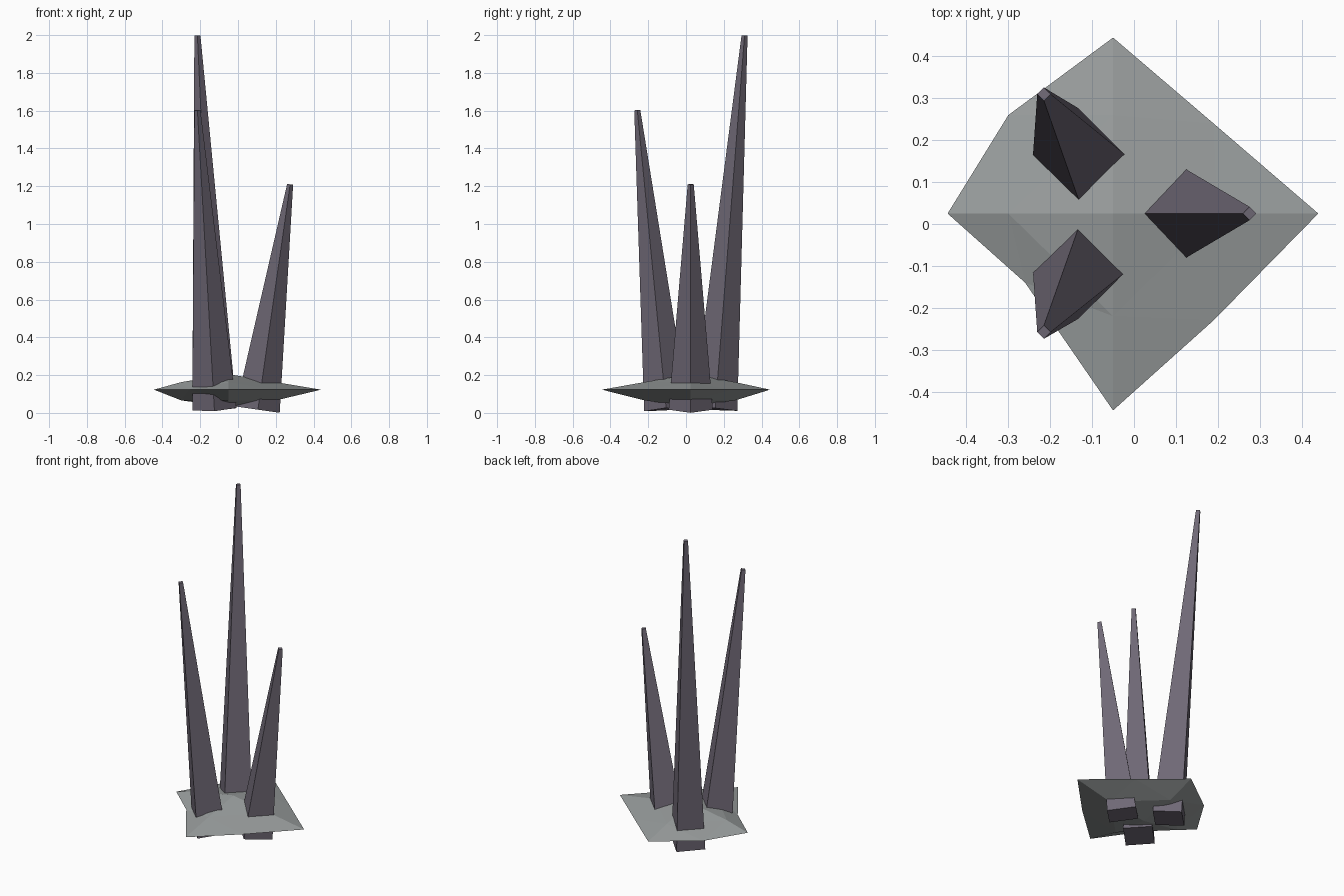
import bpy, bmesh
from mathutils import Vector, Matrix

if "Cube" in bpy.data.objects:
    bpy.data.objects.remove(bpy.data.objects["Cube"])


def material(name, color):
    m = bpy.data.materials.new(name)
    m.diffuse_color = color
    m.use_nodes = True
    m.node_tree.nodes["Principled BSDF"].inputs["Base Color"].default_value = m.diffuse_color
    return m


def finish(name, bm, mat):
    bmesh.ops.recalc_face_normals(bm, faces=bm.faces)
    mesh = bpy.data.meshes.new(name)
    bm.to_mesh(mesh)
    bm.free()
    mesh.materials.append(mat)
    obj = bpy.data.objects.new(name, mesh)
    bpy.context.collection.objects.link(obj)
    return obj


def spire(name, base, tip, mat, r_base=0.117, r_tip=0.016):
    """Four-sided tapered spike, leaning from base centre to tip centre."""
    base, tip = Vector(base), Vector(tip)
    axis = tip - base
    tilt = Vector((0, 0, 1)).rotation_difference(axis).to_matrix().to_4x4()
    half = Matrix.Translation((0, 0, axis.length / 2))
    quarter = [Vector((1, 0, 0)), Vector((0, 1, 0)), Vector((-1, 0, 0)), Vector((0, -1, 0))]
    bm = bmesh.new()
    rings = []
    for r, z in ((r_base, 0), (r_tip, axis.length)):
        rings.append([bm.verts.new(base + tilt @ (d * r + Vector((0, 0, z)))) for d in quarter])
    for ring in rings:
        bm.faces.new(ring)
    for i in range(4):
        j = (i + 1) % 4
        bm.faces.new((rings[0][i], rings[0][j], rings[1][j], rings[1][i]))
    return finish(name, bm, mat)


def rock(name, mat):
    """Flattened faceted stone: eight rim points, a ring of four and an apex on each side."""
    bm = bmesh.new()
    rim_xy = [(0.44, 0.025), (0.19, 0.24), (-0.05, 0.445), (-0.30, 0.26),
              (-0.445, 0.025), (-0.26, -0.14), (-0.05, -0.445), (0.19, -0.23)]
    rim = [bm.verts.new((x, y, 0.123)) for x, y in rim_xy]
    for mid_z, apex_z in ((0.163, 0.205), (0.066, 0.033)):
        apex = bm.verts.new((-0.05, 0.025, apex_z))
        mid = [bm.verts.new((-0.05 + dx, 0.025 + dy, mid_z))
               for dx, dy in ((0.25, 0), (0, 0.235), (-0.25, 0), (0, -0.245))]
        for i in range(4):
            j = (i + 1) % 4
            a, b, c = rim[2 * i], rim[2 * i + 1], rim[2 * j]
            for tri in ((apex, mid[i], mid[j]), (mid[i], a, b),
                        (mid[i], b, mid[j]), (mid[j], b, c)):
                bm.faces.new(tri)
    return finish(name, bm, mat)


crystal = material("dark_crystal", (0.16, 0.14, 0.18, 1))
stone = material("grey_stone", (0.32, 0.34, 0.34, 1))

# Three leaning spires
spire("tall_spire", (-0.125, 0.155, 0.02), (-0.215, 0.31, 1.998), crystal)
spire("middle_spire", (-0.125, -0.105, 0.02), (-0.215, -0.258, 1.603), crystal)
spire("short_spire", (0.105, 0.025, 0.017), (0.276, 0.025, 1.21), crystal)

# Flat stone that the spires grow through
rock("base_stone", stone)
